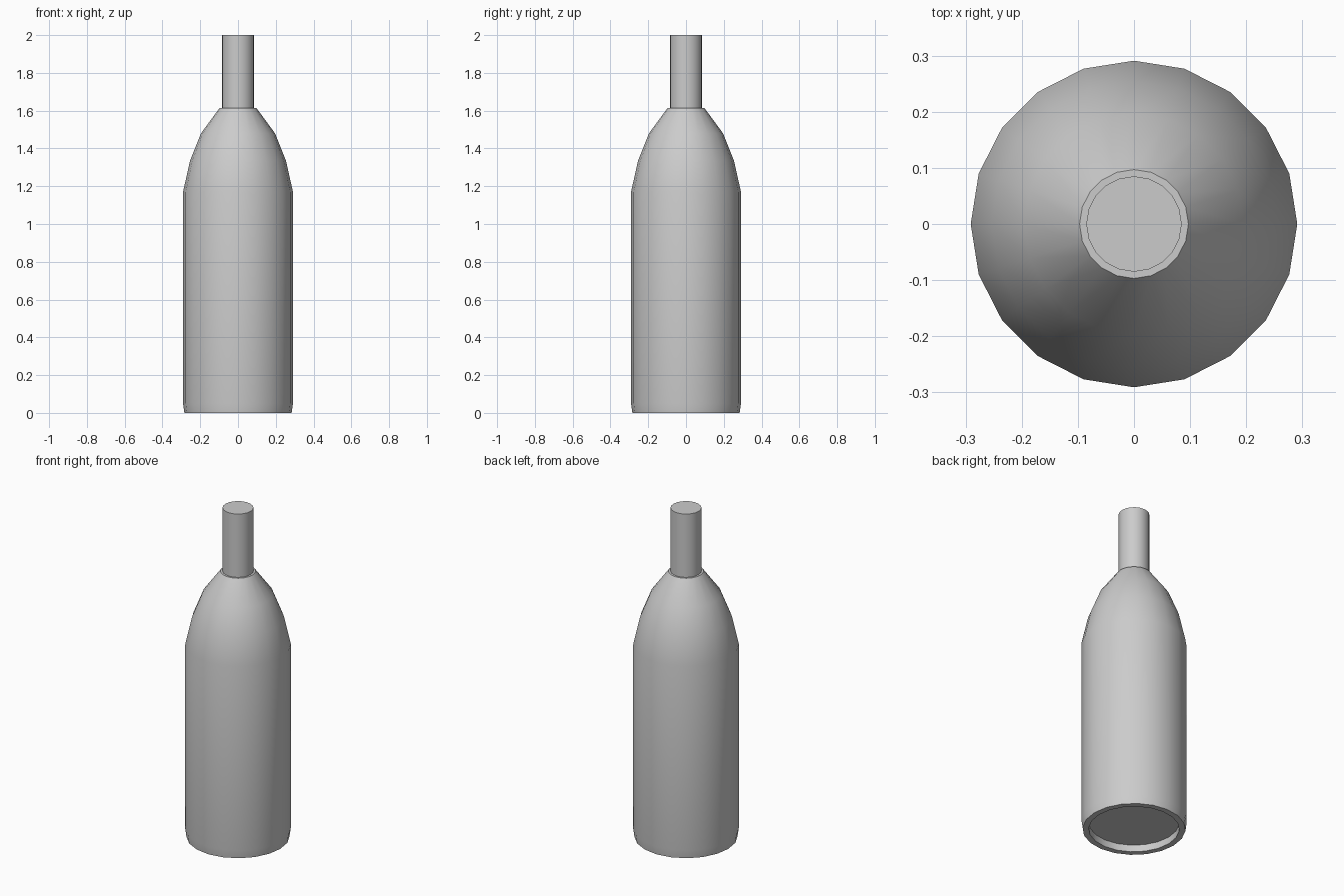
import bpy, bmesh, math
from mathutils import Vector

cube = bpy.data.objects.get("Cube")
if cube:
    bpy.data.objects.remove(cube, do_unlink=True)

SIDES = 20

grey = bpy.data.materials.new("light_grey")
grey.use_nodes = True
colour = (0.6, 0.6, 0.6, 1)
grey.diffuse_color = colour
grey.node_tree.nodes["Principled BSDF"].inputs["Base Color"].default_value = colour


def lathe(name, profile, sharp_angle):
    """Turn a (radius, height) profile round z and cap both ends."""
    bm = bmesh.new()
    rings = []
    for radius, height in profile:
        angles = [2 * math.pi * i / SIDES for i in range(SIDES)]
        rings.append([bm.verts.new(Vector((radius * math.cos(a), radius * math.sin(a), height)))
                      for a in angles])
    for low, high in zip(rings, rings[1:]):
        for i in range(SIDES):
            j = (i + 1) % SIDES
            bm.faces.new((low[i], low[j], high[j], high[i]))
    bm.faces.new(rings[0][::-1])
    bm.faces.new(rings[-1])
    bmesh.ops.recalc_face_normals(bm, faces=bm.faces)
    mesh = bpy.data.meshes.new(name)
    bm.to_mesh(mesh)
    bm.free()
    obj = bpy.data.objects.new(name, mesh)
    bpy.context.collection.objects.link(obj)
    mesh.materials.append(grey)
    bpy.ops.object.select_all(action="DESELECT")
    obj.select_set(True)
    bpy.context.view_layer.objects.active = obj
    bpy.ops.object.shade_smooth_by_angle(angle=math.radians(sharp_angle))
    return obj


# Whole bottle: recessed base, straight body, rounded shoulder, ledge and neck
lathe("bottle", [
    (0.25, 0.042), (0.25, 0.0),
    (0.284, 0.0), (0.291, 0.05),
    (0.291, 1.17), (0.254, 1.335), (0.196, 1.48), (0.097, 1.615),
    (0.085, 1.615), (0.085, 2.0),
], 35)
